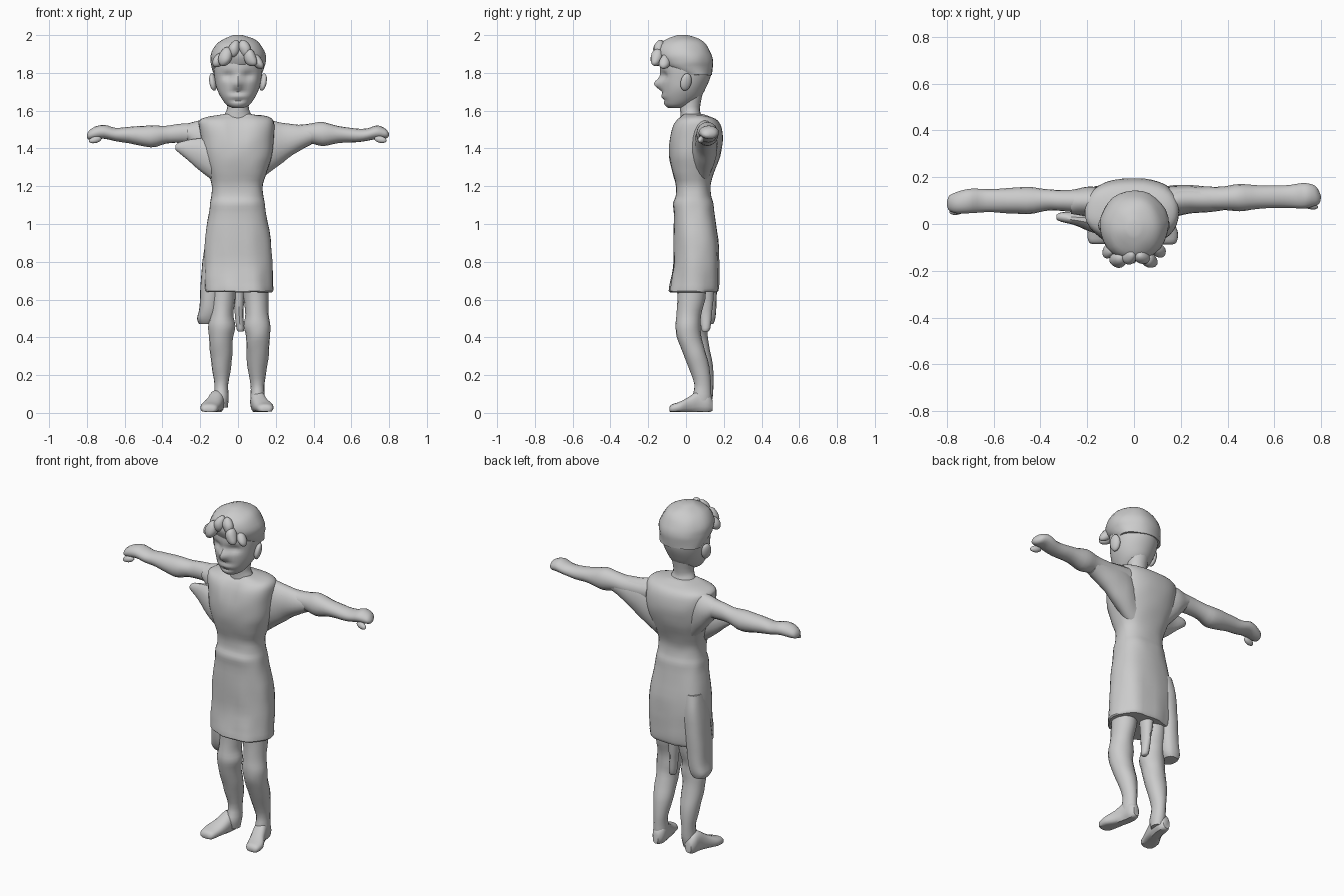
import bpy, bmesh, math
from mathutils import Vector, Matrix, noise


def finish(bm, name, rough=0.0):
    """Roughen a bmesh slightly, store it as a smooth-shaded object."""
    for v in bm.verts:
        v.co += noise.noise_vector(v.co * 14) * rough
    bmesh.ops.recalc_face_normals(bm, faces=bm.faces)
    me = bpy.data.meshes.new(name)
    bm.to_mesh(me)
    bm.free()
    ob = bpy.data.objects.new(name, me)
    bpy.context.collection.objects.link(ob)
    bpy.ops.object.select_all(action='DESELECT')
    ob.select_set(True)
    bpy.context.view_layer.objects.active = ob
    bpy.ops.object.shade_smooth_by_angle(angle=math.radians(38))
    return ob


def spline(rings, steps):
    """Catmull-Rom interpolation through the ring tuples."""
    out = []
    for i in range(len(rings) - 1):
        a, b = rings[max(i - 1, 0)], rings[i]
        c, d = rings[i + 1], rings[min(i + 2, len(rings) - 1)]
        for k in range(steps):
            t = k / steps
            out.append([0.5 * (2 * q + (r - p) * t + (2 * p - 5 * q + 4 * r - s) * t * t
                               + (3 * q - p - 3 * r + s) * t ** 3)
                        for p, q, r, s in zip(a, b, c, d)])
    return out + [rings[-1]]


def loft(name, axis, rings, n=20, power=2.0, rough=0.003, steps=3, tweak=None):
    """Rings are (position on axis, lo, hi, lo, hi) extents on the other two axes."""
    bm = bmesh.new()
    loops = []
    for p, a0, a1, b0, b1 in spline(rings, steps):
        loop = []
        for i in range(n):
            t = 2 * math.pi * i / n
            c, s = math.cos(t), math.sin(t)
            a = (a0 + a1) / 2 + (a1 - a0) / 2 * math.copysign(abs(c) ** (2 / power), c)
            b = (b0 + b1) / 2 + (b1 - b0) / 2 * math.copysign(abs(s) ** (2 / power), s)
            co = {'x': (p, a, b), 'y': (a, p, b), 'z': (a, b, p)}[axis]
            v = Vector(co)
            if tweak:
                tweak(v)
            loop.append(bm.verts.new(v))
        loops.append(loop)
    for l0, l1 in zip(loops, loops[1:]):
        for i in range(n):
            j = (i + 1) % n
            bm.faces.new((l0[i], l0[j], l1[j], l1[i]))
    bm.faces.new(loops[0])
    bm.faces.new(loops[-1])
    return finish(bm, name, rough)


def blob(name, loc, size, rot=(0, 0, 0), rough=0.003):
    bm = bmesh.new()
    bmesh.ops.create_icosphere(bm, subdivisions=3, radius=1)
    m = Matrix.Translation(loc)
    for ang, ax in zip(rot, 'XYZ'):
        m = m @ Matrix.Rotation(math.radians(ang), 4, ax)
    bm.transform(m @ Matrix.Diagonal((*size, 1)))
    return finish(bm, name, rough)


def mirror(rings, dx=0.0, dy=lambda z: 0.0):
    """Mirror z-axis rings across x = 0 with a small offset."""
    return [(z, dx - x1, dx - x0, y0 + dy(z), y1 + dy(z)) for z, x0, x1, y0, y1 in rings]


# Tunic: chest, waist and skirt, with soft folds in the skirt
def folds(v):
    if v.z < 1.1:
        k = (1.1 - v.z) * 0.018 * math.sin(7 * math.atan2(v.y - 0.05, v.x) + 3 * v.z)
        v.x += k * v.x * 4
        v.y += k * (v.y - 0.05) * 4
    elif v.y < 0 and v.z > 1.25:            # dip of the neckline
        v.y += 0.02 * math.exp(-(v.x / 0.05) ** 2 - ((v.z - 1.52) / 0.07) ** 2)


loft('tunic', 'z', [
    (0.64, -.155, .16, -.07, .155), (0.645, -.172, .18, -.088, .17), (0.70, -.175, .18, -.08, .175),
    (0.80, -.178, .18, -.065, .175), (0.92, -.175, .172, -.065, .17), (1.05, -.155, .15, -.065, .15),
    (1.11, -.148, .142, -.068, .145), (1.15, -.14, .134, -.055, .133), (1.21, -.14, .132, -.055, .13),
    (1.28, -.16, .155, -.075, .15), (1.36, -.185, .18, -.09, .18), (1.44, -.195, .19, -.09, .195),
    (1.51, -.205, .192, -.078, .188), (1.55, -.205, .185, -.055, .165), (1.57, -.15, .15, -.03, .125),
    (1.582, -.07, .07, -.02, .09)], n=36, power=2.5, tweak=folds)
loft('side_drape', 'z', [
    (0.47, -.205, -.13, .05, .145), (0.50, -.218, -.11, .03, .155), (0.56, -.205, -.10, .01, .16),
    (0.68, -.198, -.09, 0, .165), (0.85, -.182, -.07, .01, .165), (0.95, -.165, -.07, .02, .15)], power=2.6)
loft('centre_drape', 'z', [
    (0.43, .0, .025, .09, .115), (0.45, -.01, .032, .08, .13), (0.55, -.02, .03, .07, .14),
    (0.68, -.04, .04, .06, .15)], n=12)

# Sleeve webs joining tunic and arms
loft('left_sleeve', 'x', [
    (.10, .02, .15, 1.22, 1.55), (.17, .03, .165, 1.275, 1.55), (.24, .045, .165, 1.33, 1.535),
    (.32, .05, .16, 1.385, 1.525), (.39, .06, .155, 1.42, 1.515)])
loft('right_sleeve', 'x', [
    (-.27, .045, .145, 1.44, 1.53), (-.24, .04, .15, 1.40, 1.54), (-.18, .03, .16, 1.33, 1.555),
    (-.10, .02, .15, 1.24, 1.55)])
loft('right_sleeve_flap', 'x', [
    (-.33, .02, .04, 1.395, 1.42), (-.31, .01, .05, 1.375, 1.435), (-.24, -.01, .055, 1.315, 1.45),
    (-.17, -.04, .07, 1.255, 1.46), (-.11, -.04, .08, 1.21, 1.46)], n=14)

# Arms with mitten-like hands
loft('left_arm', 'x', [
    (.15, .05, .16, 1.42, 1.54), (.28, .055, .16, 1.42, 1.525), (.38, .06, .16, 1.425, 1.53),
    (.45, .055, .17, 1.412, 1.54), (.53, .065, .165, 1.43, 1.52), (.62, .07, .165, 1.432, 1.505),
    (.68, .068, .17, 1.44, 1.505), (.73, .066, .175, 1.45, 1.522), (.77, .075, .165, 1.45, 1.51),
    (.79, .085, .14, 1.455, 1.495), (.80, .10, .12, 1.465, 1.48)], n=16)
loft('right_arm', 'x', [
    (-.80, .075, .095, 1.455, 1.475), (-.79, .055, .12, 1.445, 1.495), (-.76, .045, .135, 1.445, 1.515),
    (-.71, .045, .15, 1.45, 1.525), (-.65, .05, .15, 1.438, 1.51), (-.58, .05, .15, 1.428, 1.515),
    (-.46, .042, .158, 1.405, 1.522), (-.38, .055, .15, 1.425, 1.52), (-.30, .055, .145, 1.43, 1.53),
    (-.15, .04, .15, 1.42, 1.545)], n=16)
blob('left_thumb', (.755, .078, 1.448), (.034, .016, .018), (0, 15, -10))
blob('right_thumb', (-.755, .055, 1.445), (.034, .016, .018), (0, -15, 10))

# Legs and feet, the right one set slightly further back
leg = [(0.03, .07, .135, .05, .125), (0.08, .066, .14, .035, .135), (0.15, .066, .14, .045, .132),
       (0.25, .05, .155, .01, .122), (0.33, .045, .165, -.022, .10), (0.40, .042, .168, -.048, .082),
       (0.46, .03, .172, -.056, .078), (0.52, .04, .162, -.05, .08), (0.60, .03, .16, -.045, .10),
       (0.72, .02, .16, -.05, .11)]
loft('left_leg', 'z', leg, n=16)
loft('right_leg', 'z', mirror(leg, .015, lambda z: 0.035 * min(1, z / 0.4)), n=16)
foot = [(-.087, .125, .165, .008, .028), (-.075, .105, .183, 0, .045), (-.03, .09, .186, 0, .06),
        (.02, .075, .16, 0, .088), (.07, .066, .142, 0, .12), (.115, .066, .135, 0, .11),
        (.14, .085, .12, .012, .07)]


def flat_sole(v):
    v.z = max(v.z, 0.006)


loft('left_foot', 'y', foot, n=18, power=2.4, rough=.002, tweak=flat_sole)
loft('right_foot', 'y', [(y, -x1 - .012, -x0 - .006, z0, z1) for y, x0, x1, z0, z1 in foot],
     n=18, power=2.4, rough=.002, tweak=flat_sole)


# Head with sculpted eye sockets, nose and mouth
def face(v):
    if v.y < -0.03:
        g = lambda x, z, sx, sz: math.exp(-((v.x - x) / sx) ** 2 - ((v.z - z) / sz) ** 2)
        v.y -= 0.036 * g(0, 1.742, .022, .028)
        v.y += 0.022 * (g(.052, 1.785, .03, .022) + g(-.052, 1.785, .03, .022))
        v.y += 0.010 * g(0, 1.697, .04, .012) + 0.012 * g(0, 1.655, .04, .01)


loft('head', 'z', [
    (1.615, -.03, .03, -.095, -.03), (1.63, -.06, .06, -.113, .02), (1.67, -.09, .09, -.13, .075),
    (1.72, -.113, .113, -.133, .105), (1.78, -.125, .125, -.137, .13), (1.84, -.13, .13, -.138, .138),
    (1.90, -.125, .125, -.13, .125), (1.96, -.08, .08, -.09, .08)], n=40, steps=5, rough=.001, tweak=face)
loft('neck', 'z', [
    (1.54, -.085, .085, -.03, .10), (1.585, -.068, .066, -.028, .078), (1.62, -.056, .056, -.03, .075),
    (1.70, -.065, .065, -.03, .09)], n=16)
for s, side in ((1, 'left'), (-1, 'right')):
    blob(side + '_ear', (s * .132, .0, 1.752), (.018, .03, .048), (-12, s * 8, s * 20), .002)

# Hair cap and ragged fringe
loft('hair', 'z', [
    (1.79, -.126, .126, -.04, .136), (1.83, -.14, .14, -.12, .142), (1.86, -.146, .148, -.145, .143),
    (1.90, -.143, .145, -.158, .135), (1.95, -.112, .118, -.14, .108), (1.98, -.072, .08, -.10, .07),
    (1.997, -.025, .025, -.05, .01)], n=28, rough=.005)
for i, (x, y, z, r, tilt) in enumerate([
        (-.065, -.15, 1.885, .042, 25), (.065, -.155, 1.88, .04, -25), (-.105, -.115, 1.865, .034, 35),
        (.105, -.11, 1.86, .034, -35), (-.02, -.14, 1.925, .038, 15), (.035, -.14, 1.93, .036, -15)]):
    blob(f'fringe_lock_{i}', (x, y, z), (r * .8, r * .85, r * 1.3), (-15, tilt, 0), .009)
